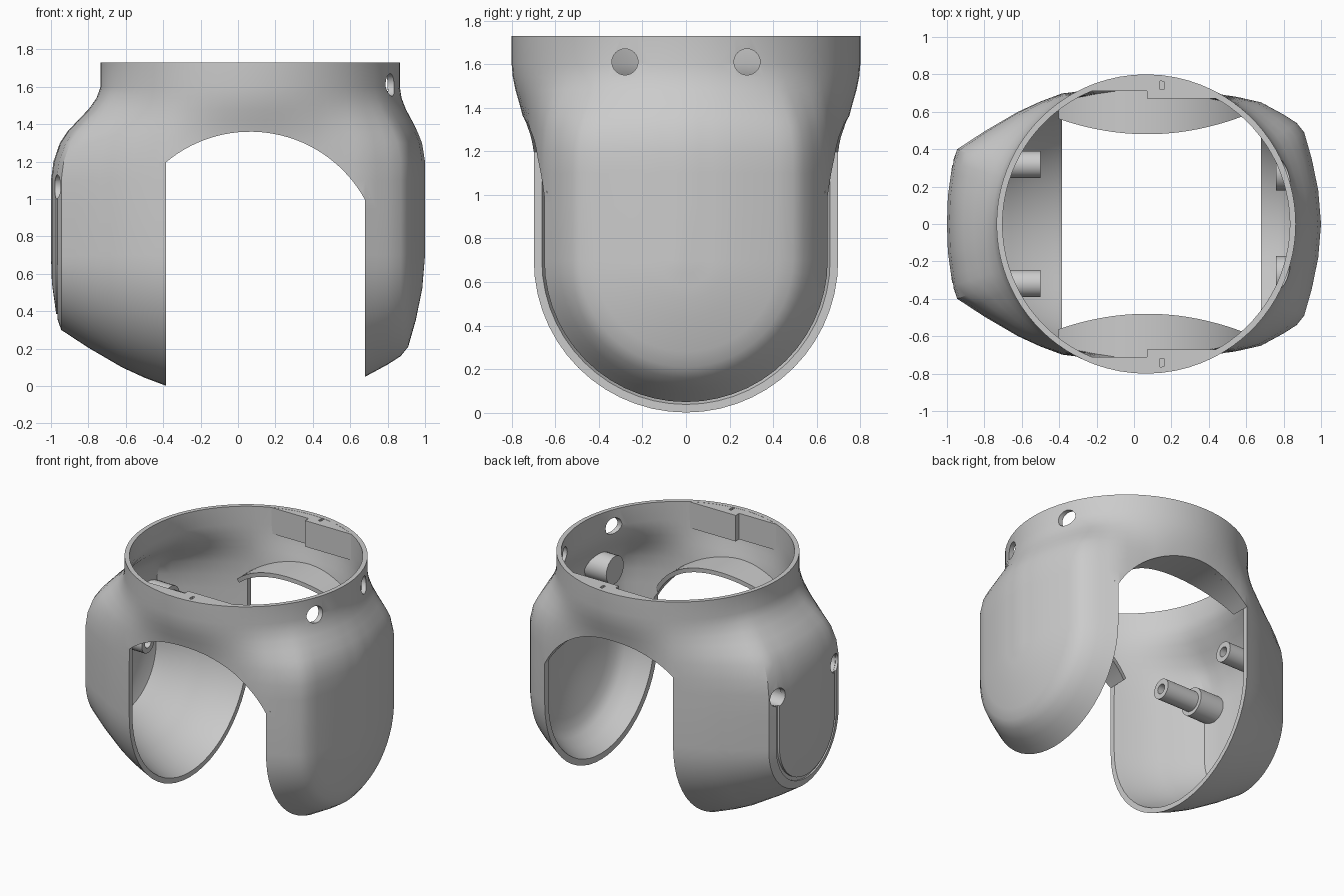
import bpy, bmesh
from math import sin, cos, pi, atan2, sqrt

if "Cube" in bpy.data.objects:
    bpy.data.objects.remove(bpy.data.objects["Cube"])

CX = 0.065                      # collar centre in x


def make(name, verts, faces):
    bm = bmesh.new()
    vs = [bm.verts.new(v) for v in verts]
    for f in faces:
        bm.faces.new([vs[i] for i in f])
    bmesh.ops.remove_doubles(bm, verts=bm.verts, dist=1e-4)
    bmesh.ops.recalc_face_normals(bm, faces=bm.faces)
    me = bpy.data.meshes.new(name)
    bm.to_mesh(me)
    bm.free()
    ob = bpy.data.objects.new(name, me)
    bpy.context.collection.objects.link(ob)
    return ob


def boolean(ob, other, op='DIFFERENCE', keep=False):
    m = ob.modifiers.new('cut', 'BOOLEAN')
    m.operation, m.object, m.solver = op, other, 'EXACT'
    bpy.context.view_layer.objects.active = ob
    bpy.ops.object.modifier_apply(modifier=m.name)
    if not keep:
        bpy.data.objects.remove(other)


def smooth(ob, angle=0.5):
    bpy.ops.object.select_all(action='DESELECT')
    ob.select_set(True)
    bpy.context.view_layer.objects.active = ob
    bpy.ops.object.shade_smooth_by_angle(angle=angle)


def prism(name, pts, axis, a, b):
    """Extrude a 2D outline along y (outline is x,z), z (x,y) or x (y,z)."""
    place = {'x': lambda p, h: (h, p[0], p[1]),
             'y': lambda p, h: (p[0], h, p[1]),
             'z': lambda p, h: (p[0], p[1], h)}[axis]
    n = len(pts)
    verts = [place(p, a) for p in pts] + [place(p, b) for p in pts]
    faces = [list(range(n)), list(range(n, 2 * n))]
    faces += [(i, (i + 1) % n, n + (i + 1) % n, n + i) for i in range(n)]
    return make(name, verts, faces)


def circle(y, z, r, n=24):
    return [(y + r * cos(2 * pi * i / n), z + r * sin(2 * pi * i / n)) for i in range(n)]


# Half widths along x, and (height, left blend, right blend) from cheeks to collar
PROFILE = [(-1, 0), (-.995, .15), (-.97, .33), (-.945, .4), (-.8, .495), (-.62, .6),
           (-.5, .655), (-.38, .70), (-.2, .72), (.07, .725), (.35, .71), (.55, .68),
           (.68, .65), (.8, .585), (.87, .54), (.91, .49), (.95, .35), (.985, .18), (1, 0)]
LEVELS = [(.7, 0, 0), (.95, 0, 0), (1.1, 0, 0), (1.2, .05, 0), (1.3, .18, .12),
          (1.36, .33, .3), (1.42, .54, .52), (1.48, .76, .76), (1.54, .92, .93),
          (1.6, 1, 1), (1.73, 1, 1)]


def body(name, d, top=0.0):
    """Round-bottomed solid, inset by d, that blends into a round collar."""
    st = [PROFILE[0]]
    for (x0, w0), (x1, w1) in zip(PROFILE, PROFILE[1:]):
        k = int(sqrt((x1 - x0) ** 2 + (w1 - w0) ** 2) / .09) + 1
        st += [(x0 + (x1 - x0) * i / k, w0 + (w1 - w0) * i / k) for i in range(1, k + 1)]
    st = [(x * (1 - d), max(w - d, 0)) for x, w in st]
    n, arc = len(st), 28
    verts, faces = [], []
    # cheeks below: half revolve around the x axis
    for x, w in st:
        verts += [(x, -w * cos(pi * i / arc), .7 - w * sin(pi * i / arc)) for i in range(arc + 1)]
    s = arc + 1
    faces += [(j * s + i, j * s + i + 1, (j + 1) * s + i + 1, (j + 1) * s + i)
              for j in range(n - 1) for i in range(arc)]
    # upper part: rings from outline to circle
    ring = [(x, -w) for x, w in st] + [(x, w) for x, w in st[-2:0:-1]]
    m, base = len(ring), len(verts)
    for z, tl, tr in LEVELS:
        for x, y in ring:
            t = tl + (tr - tl) * (x + 1) / 2
            a = atan2(y, x - CX)
            verts.append((x + (CX + (.8 - d) * cos(a) - x) * t,
                          y + ((.8 - d) * sin(a) - y) * t, z + (top if z > 1.7 else 0)))
    for l in range(len(LEVELS) - 1):
        o = base + l * m
        faces += [(o + i, o + (i + 1) % m, o + m + (i + 1) % m, o + m + i) for i in range(m)]
    faces.append([base + (len(LEVELS) - 1) * m + i for i in range(m)])
    return make(name, verts, faces)


# Shell: outer body, hollowed, with arched gap between the two cheeks
shell = body('shell', 0)
trim = body('trim', .015)
boolean(shell, body('hollow', .032, .1))
R, CZ = .7, .66
a0, a1 = atan2(sqrt(R * R - .615 ** 2), .615), pi - atan2(sqrt(R * R - .45 ** 2), .45)
arch = [(CX + R * cos(a0 + (a1 - a0) * i / 32), CZ + R * sin(a0 + (a1 - a0) * i / 32))
        for i in range(33)]
boolean(shell, prism('gap', [(-.385, -.2), (.68, -.2)] + arch, 'y', -1.2, 1.2))

# Holes: two in the right of the collar, two in the left cheek
for y in (-.28, .28):
    boolean(shell, prism('hole', circle(y, 1.61, .06), 'x', .4, 1.2))
for y in (-.325, .325):
    boolean(shell, prism('hole', circle(y, 1.065, .065), 'x', -1.2, -.8))

# U-shaped groove on the left cheek
g = [pi + pi * i / 24 for i in range(25)]
u = [(-.342, 1.06)] + [(.342 * cos(a), .7 + .342 * sin(a)) for a in g] + [(.342, 1.06)]
v = [(.316, 1.06)] + [(.316 * cos(a), .7 + .316 * sin(a)) for a in reversed(g)] + [(-.316, 1.06)]
boolean(shell, prism('groove', u + v, 'x', -1.2, -.955))
smooth(shell)

# Thickened collar blocks with a step and a small slot, front and back
for s, name in ((-1, 'collar_block_front'), (1, 'collar_block_back')):
    b0, b1 = atan2(.67, .42), atan2(.71, -.346)
    seg = [(-.281, .71), (.07, .71), (.07, .67), (.485, .67)]
    seg += [(CX + .79 * cos(b0 + (b1 - b0) * i / 20), .79 * sin(b0 + (b1 - b0) * i / 20))
            for i in range(1, 20)]
    blk = prism(name, [(x, s * y) for x, y in seg], 'z', 1.54, 1.729)
    slot = [(.14, .72 * s), (.16, .72 * s), (.16, .775 * s), (.14, .775 * s)]
    boolean(blk, prism('slot', slot, 'z', 1.66, 1.8))
    smooth(blk)

# Curved ledges running inward above each arch
for s, name in ((-1, 'arch_ledge_front'), (1, 'arch_ledge_back')):
    verts, faces, n = [], [], 32
    for i in range(n + 1):
        a = a0 + (a1 - a0) * i / n
        x = CX + R * cos(a)
        yi, yo = .48 + .4 * (x - .07) ** 2, .725 - .23 * (x - CX) ** 2
        for r, y in ((R, yi), (R, yo), (R + .03, yo), (R + .03, yi)):
            verts.append((CX + r * cos(a), s * y, CZ + r * sin(a)))
    for i in range(n):
        faces += [(4 * i + k, 4 * i + (k + 1) % 4, 4 * i + 4 + (k + 1) % 4, 4 * i + 4 + k)
                  for k in range(4)]
    faces += [(0, 1, 2, 3), tuple(4 * n + k for k in range(4))]
    smooth(make(name, verts, faces))


def post(name, prof, y, z, n=24):
    """Lathe a closed (x, radius) outline around an x-parallel axis."""
    k = len(prof)
    verts = [(x, y + r * cos(2 * pi * i / n), z + r * sin(2 * pi * i / n))
             for i in range(n) for x, r in prof]
    faces = [(i * k + j, i * k + (j + 1) % k, ((i + 1) % n) * k + (j + 1) % k,
              ((i + 1) % n) * k + j) for i in range(n) for j in range(k)]
    ob = make(name, verts, faces)
    boolean(ob, trim, 'INTERSECT', keep=True)
    smooth(ob)


# Screw posts: long stepped tubes on the left, short pegs on the right
for y, side in ((-.318, 'front'), (.318, 'back')):
    post('left_post_' + side, [(-1.1, .065), (-1.1, .1), (-.76, .1), (-.76, .072), (-.5, .072),
                               (-.5, .035), (-.84, .035), (-.84, .065)], y, 1.065)
for y, side in ((-.27, 'front'), (.28, 'back')):
    peg = prism('right_peg_' + side, circle(y, 1.3, .1), 'x', .76, 1.1)
    boolean(peg, trim, 'INTERSECT', keep=True)
    smooth(peg)
bpy.data.objects.remove(trim)
